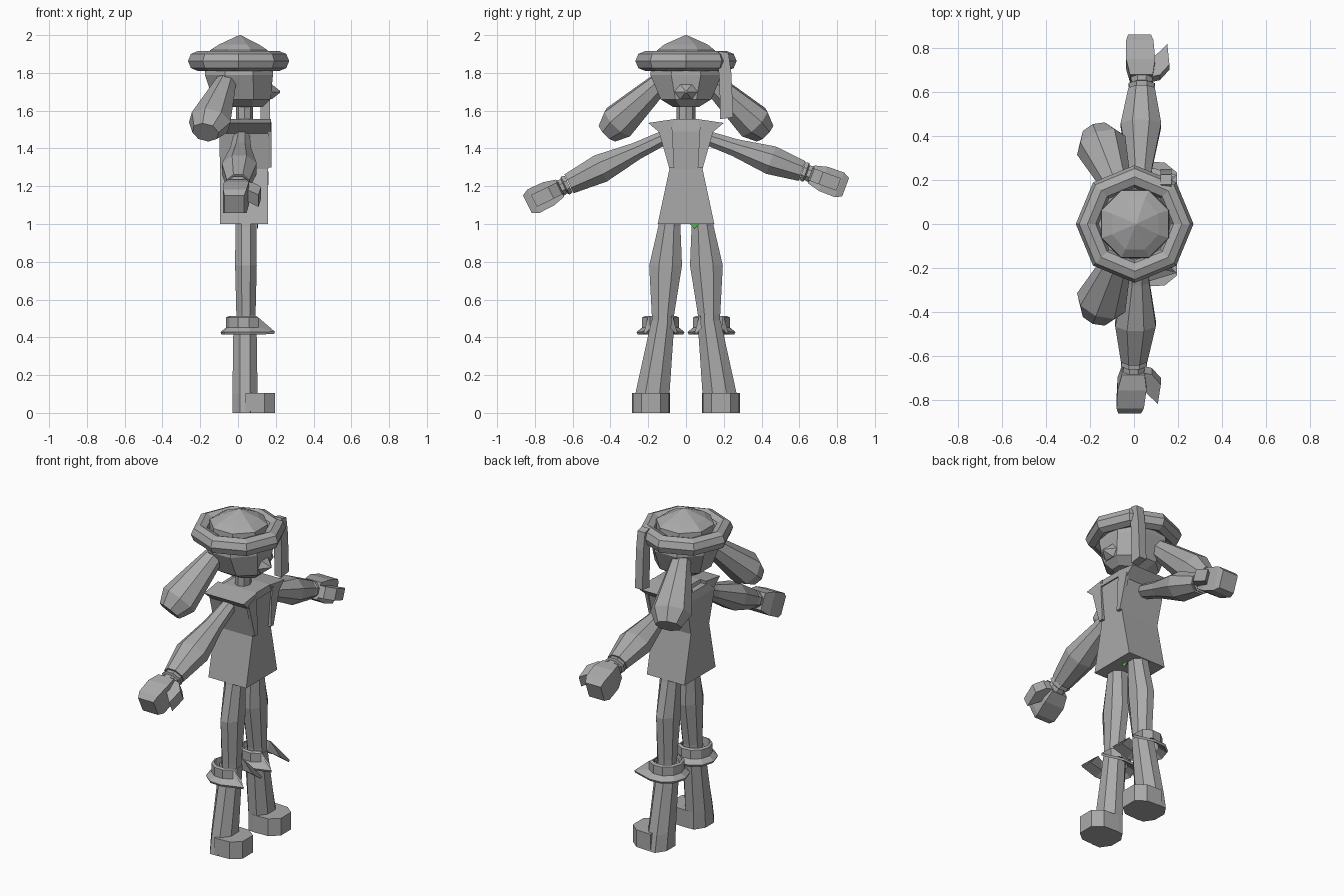
import bpy, bmesh, math
from mathutils import Vector as V

if "Cube" in bpy.data.objects:
    bpy.data.objects.remove(bpy.data.objects["Cube"])


def material(name, rgb):
    m = bpy.data.materials.new(name)
    m.diffuse_color = (*rgb, 1)
    m.use_nodes = True
    m.node_tree.nodes["Principled BSDF"].inputs["Base Color"].default_value = m.diffuse_color
    return m


GREY = material("grey", (0.40, 0.40, 0.40))
GREEN = material("green", (0.10, 0.45, 0.10))


def finish(name, bm, mat=GREY):
    bmesh.ops.recalc_face_normals(bm, faces=bm.faces)
    me = bpy.data.meshes.new(name)
    bm.to_mesh(me)
    bm.free()
    me.materials.append(mat)
    ob = bpy.data.objects.new(name, me)
    bpy.context.collection.objects.link(ob)
    return ob


def loft(name, rings, u=(1, 0, 0), v=(0, 1, 0), n=8, turn=0.0, mat=GREY):
    """Capped tube through rings of (centre, half size along u, half size along v)."""
    bm, u, v, loops = bmesh.new(), V(u).normalized(), V(v).normalized(), []
    for c, a, b in rings:
        angles = [2 * math.pi * (i + turn) / n for i in range(n)]
        loops.append([bm.verts.new(V(c) + u * a * math.cos(t) + v * b * math.sin(t)) for t in angles])
    for p, q in zip(loops, loops[1:]):
        for i in range(n):
            j = (i + 1) % n
            bm.faces.new((p[i], p[j], q[j], q[i]))
    bm.faces.new(loops[0])
    bm.faces.new(loops[-1])
    return finish(name, bm, mat)


def prism(name, points, offset, mat=GREY):
    """Flat outline extruded along an offset."""
    bm = bmesh.new()
    f = bm.faces.new([bm.verts.new(p) for p in points])
    r = bmesh.ops.extrude_face_region(bm, geom=[f])
    bmesh.ops.translate(bm, vec=offset, verts=[e for e in r["geom"] if isinstance(e, bmesh.types.BMVert)])
    if not f.is_valid or len(bm.faces) < len(points) + 2:
        bm.faces.new([v for v in bm.verts][:len(points)])
    return finish(name, bm, mat)


def box_rings(rows):
    """Rectangular rings (z, x_min, x_max, half_width) for a four sided loft."""
    s = math.sqrt(2)
    return [(((a + b) / 2, 0, z), (b - a) / 2 * s, w * s) for z, a, b, w in rows]


# Hat: octagonal rolled brim and a low pointed crown
bpy.ops.mesh.primitive_torus_add(location=(0.003, 0, 1.863), major_segments=8, minor_segments=8,
                                 major_radius=0.215, minor_radius=0.053)
brim = bpy.context.object
brim.name = "hat_brim"
brim.data.materials.append(GREY)
loft("hat_crown", [((0.005, 0, 1.86), 0.17, 0.17), ((0.005, 0, 1.92), 0.165, 0.165),
                   ((0.005, 0, 1.95), 0.115, 0.125), ((0.01, 0, 2.0), 0.004, 0.004)], turn=0.5)

# Head, nose and neck
loft("head", [((0.03, 0, 1.62), 0.11, 0.075), ((0.02, 0, 1.66), 0.165, 0.145),
              ((0.005, 0, 1.79), 0.195, 0.205), ((0.005, 0, 1.87), 0.19, 0.19)], turn=0.5)
loft("nose", [((0.13, 0, 1.705), 0.085, 0.055), ((0.18, 0, 1.70), 0.06, 0.045),
              ((0.222, 0, 1.70), 0.008, 0.006)], u=(0, 1, 0), v=(0, 0, 1), n=6)
loft("neck", [((0.035, 0, 1.50), 0.045, 0.05), ((0.035, 0, 1.66), 0.045, 0.05)])

# Hat ribbon hanging on one side
prism("hat_ribbon", [(0.12, 0.165, 1.90), (0.12, 0.18, 1.915), (0.12, 0.225, 1.905), (0.12, 0.24, 1.80),
                     (0.12, 0.25, 1.565), (0.12, 0.18, 1.555), (0.12, 0.178, 1.75)], (0.05, 0, 0))

# Coat: straight depth, narrow waist, flared skirt
loft("coat", box_rings([(1.0, -0.095, 0.16, 0.15), (1.29, -0.095, 0.16, 0.088),
                        (1.49, -0.1, 0.17, 0.135), (1.535, -0.09, 0.165, 0.08)]),
     n=4, turn=0.5)
loft("collar_base", box_rings([(1.515, -0.06, 0.175, 0.085), (1.555, -0.05, 0.17, 0.065)]), n=4, turn=0.5)

for s, side in ((1, "left"), (-1, "right")):
    # Pointed collar flap and crossed lapel
    prism(side + "_collar_flap", [(-0.09, s * 0.065, 1.555), (-0.09, s * 0.20, 1.535),
                                  (-0.09, s * 0.135, 1.48), (-0.09, s * 0.07, 1.515)], (0.265, 0, 0))
    prism(side + "_lapel", [(0.158, s * 0.075, 1.54), (0.158, s * 0.15, 1.51), (0.158, s * 0.09, 1.30),
                            (0.158, s * 0.062, 1.30)], (0.02, 0, 0))
    # Bunched hair hanging to the side
    a, b = V((-0.06, s * 0.13, 1.755)), V((-0.172, s * 0.415, 1.485))
    d = (b - a).normalized()
    u = d.cross(V((0, 0, 1))).normalized()
    loft(side + "_pigtail", [(a, 0.055, 0.055), (a.lerp(b, 0.25), 0.075, 0.07),
                             (a.lerp(b, 0.80), 0.118, 0.10), (b, 0.075, 0.065)], u, d.cross(u), n=8)

    # Upper leg, boot and toe
    loft(side + "_upper_leg", [((0.042, s * 0.122, 0.45), 0.055, 0.062), ((0.042, s * 0.122, 0.52), 0.055, 0.064),
                               ((0.042, s * 0.108, 0.78), 0.062, 0.094),
                               ((0.042, s * 0.088, 0.99), 0.06, 0.063), ((0.042, s * 0.085, 1.04), 0.06, 0.06)],
         turn=0.5)
    loft(side + "_boot", [((0.037, s * 0.187, 0), 0.072, 0.107), ((0.037, s * 0.178, 0.1), 0.072, 0.098),
                          ((0.037, s * 0.122, 0.49), 0.066, 0.066)], turn=0.5)
    prism(side + "_toe", [(0.04, s * 0.085, 0), (0.04, s * 0.285, 0), (0.14, s * 0.28, 0), (0.195, s * 0.235, 0),
                          (0.195, s * 0.135, 0), (0.14, s * 0.09, 0)], (0, 0, 0.105))
    # Boot cuff: turned down band, open at the front with flaring ends
    bm, rows = bmesh.new(), []
    for k in range(9):
        t = math.radians(42 + k * 34.5)
        end = k in (0, 8)
        row = []
        for r, z in ((0.078, 0.445), (0.084, 0.512), (0.098, 0.505), (0.098, 0.452), (0.128, 0.428), (0.122, 0.415)):
            x, y = 0.035 + r * math.cos(t), s * 0.135 + r * 1.02 * math.sin(t)
            if end and z < 0.45:
                x, z = x + 0.065, z + 0.002
            row.append(bm.verts.new((x, y, z)))
        rows.append(row)
    for p, q in zip(rows, rows[1:]):
        for i in range(6):
            bm.faces.new((p[i], p[(i + 1) % 6], q[(i + 1) % 6], q[i]))
    bm.faces.new(rows[0])
    bm.faces.new(rows[-1])
    finish(side + "_boot_cuff", bm)


def arm(side, shoulder, wrist, tip, sleeve):
    """Sleeve, cuff, mitten hand and thumb along a drooping line."""
    a, b, c = V(shoulder), V(wrist), V(tip)
    d = (b - a).normalized()
    n = V((1, 0, 0)).cross(d).normalized()
    rings = [(a.lerp(b, t), rx, rn) for t, rx, rn in sleeve]
    loft(side + "_sleeve", rings, (1, 0, 0), n, turn=0.5)
    loft(side + "_cuff", [(b - d * 0.015, 0.06, 0.052), (b + d * 0.005, 0.065, 0.058),
                          (b + d * 0.012, 0.05, 0.044), (b + d * 0.04, 0.055, 0.05)], (1, 0, 0), n, turn=0.5)
    h = (c - b).normalized()
    m = V((1, 0, 0)).cross(h).normalized()
    s = math.sqrt(2)
    loft(side + "_hand", [(b + h * 0.035, 0.052 * s, 0.05 * s), (b.lerp(c, 0.45), 0.066 * s, 0.068 * s),
                          (b.lerp(c, 0.85), 0.062 * s, 0.07 * s), (c, 0.052 * s, 0.052 * s)],
         (1, 0, 0), m, n=4, turn=0.5)
    k = b + V((0.045, 0, 0)) - m * 0.035
    x = V((1, 0, 0))
    prism(side + "_thumb", [k + h * 0.03, k + x * 0.04 + h * 0.04, k + x * 0.085 + h * 0.09,
                            k + x * 0.08 + h * 0.19, k + x * 0.02 + h * 0.13], m * 0.07)


SLEEVE = [(0, 0.045, 0.04), (0.3, 0.06, 0.05), (0.66, 0.1, 0.083), (0.97, 0.065, 0.06)]
arm("left", (0.025, 0.10, 1.46), (0.035, 0.63, 1.275), (0.025, 0.845, 1.195), SLEEVE)
arm("right", (0.02, -0.10, 1.465), (0.0, -0.635, 1.205), (-0.02, -0.84, 1.105), SLEEVE)

# Small lining scrap showing under the hem
prism("hem_lining", [(0.10, 0.02, 1.0), (0.10, 0.07, 1.0), (0.10, 0.045, 0.975)], (0.006, 0, 0), GREEN)
